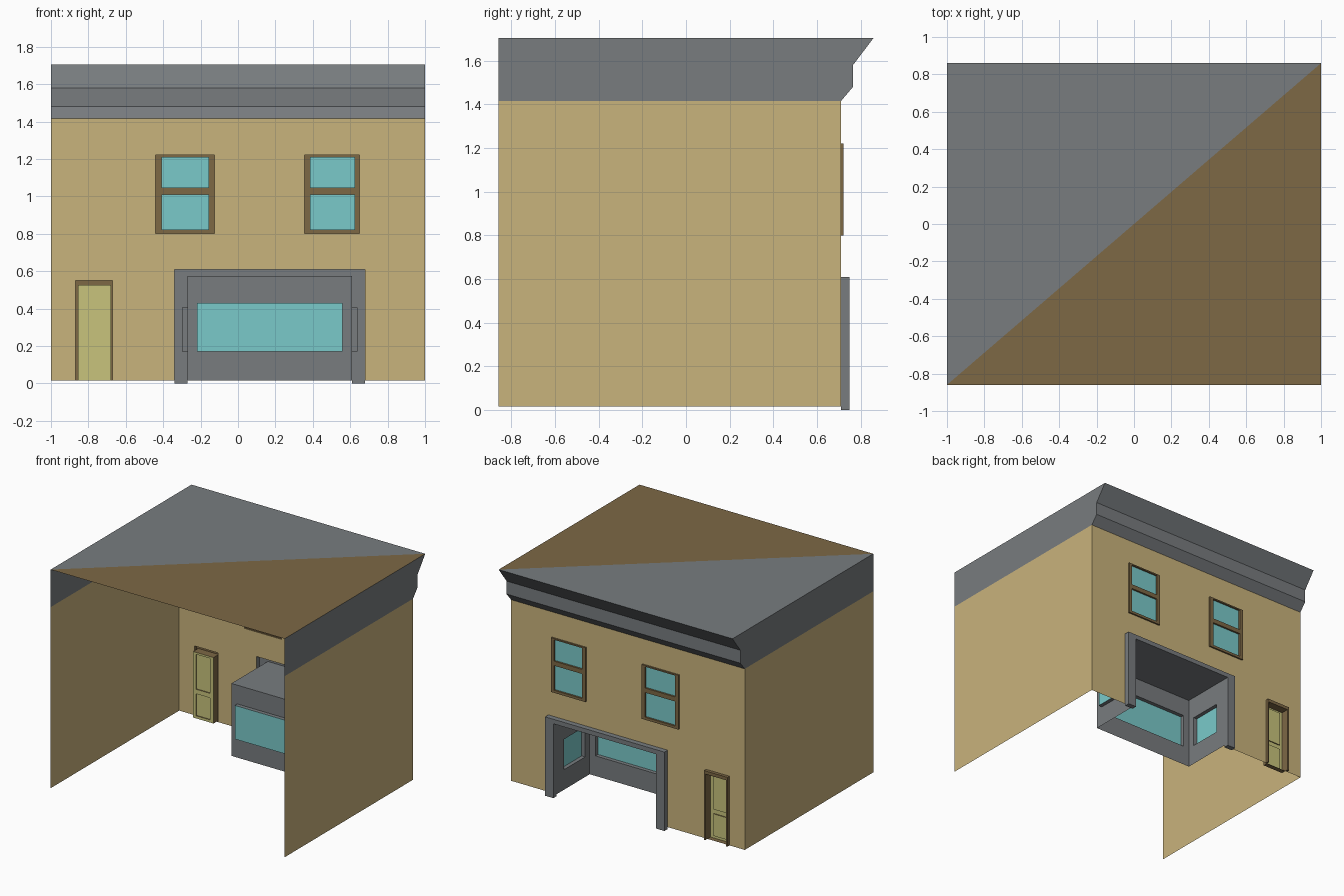
import bpy

if "Cube" in bpy.data.objects:
    bpy.data.objects.remove(bpy.data.objects["Cube"])


def material(name, rgb):
    m = bpy.data.materials.new(name)
    m.diffuse_color = (*rgb, 1.0)
    m.use_nodes = True
    m.node_tree.nodes["Principled BSDF"].inputs["Base Color"].default_value = m.diffuse_color
    return m


TAN = material("tan wall", (0.584, 0.451, 0.202))
GREY = material("slate grey", (0.188, 0.202, 0.212))
BROWN = material("brown trim", (0.205, 0.138, 0.060))
GLASS = material("teal glass", (0.195, 0.591, 0.591))
GREEN = material("pale green door", (0.578, 0.552, 0.202))


def build(name, faces):
    """faces: list of (points, material)"""
    mats, verts, polys, idx = [], [], [], []
    for pts, m in faces:
        if m not in mats:
            mats.append(m)
        polys.append(range(len(verts), len(verts) + len(pts)))
        verts += pts
        idx.append(mats.index(m))
    me = bpy.data.meshes.new(name)
    me.from_pydata(verts, [], [list(p) for p in polys])
    for m in mats:
        me.materials.append(m)
    for p, i in zip(me.polygons, idx):
        p.material_index = i
    ob = bpy.data.objects.new(name, me)
    bpy.context.collection.objects.link(ob)
    return ob


def front(u, d, v):
    return (u, d, v)


def side(u, d, v):
    return (d, u, v)


def relief(name, us, vs, rows, legend, trim, base=None, place=front):
    """Stepped panel: rows (bottom to top) of letters, each letter a depth and
    material; '.' is a hole. Outer and hole edges return to depth 'base'."""
    def depth(i, j):
        if 0 <= i < len(us) - 1 and 0 <= j < len(vs) - 1 and rows[j][i] != '.':
            return legend[rows[j][i]][0]
        return base

    faces = []

    def step(a, b, da, db):
        if da is not None and db is not None and da != db:
            faces.append(([place(a[0], da, a[1]), place(b[0], da, b[1]),
                           place(b[0], db, b[1]), place(a[0], db, a[1])], trim))

    for j in range(len(vs)):
        for i in range(len(us)):
            d = depth(i, j)
            if i < len(us) - 1 and j < len(vs) - 1 and rows[j][i] != '.':
                faces.append(([place(us[i], d, vs[j]), place(us[i], d, vs[j + 1]),
                               place(us[i + 1], d, vs[j + 1]), place(us[i + 1], d, vs[j])],
                              legend[rows[j][i]][1]))
            if j < len(vs) - 1:
                step((us[i], vs[j]), (us[i], vs[j + 1]), depth(i - 1, j), d)
            if i < len(us) - 1:
                step((us[i], vs[j]), (us[i + 1], vs[j]), depth(i, j - 1), d)
    return build(name, faces)


YB, YW, Z0, ZC, ZT = -0.86, 0.71, 0.015, 1.415, 1.705

# Facade wall with openings for door, shop front and windows
relief("facade", [-1, -0.87, -0.67, -0.44, -0.34, -0.125, 0.355, 0.65, 0.68, 1],
       [Z0, 0.55, 0.61, 0.80, 1.22, ZC],
       ["w.ww....w", "wwww....w", "wwwwwwwww", "www..w.ww", "wwwwwwwww"],
       {"w": (YW, TAN)}, TAN)

# Side walls, grey above the cornice line
profile = [(YW, ZC), (0.765, 1.48), (0.765, 1.58), (0.86, ZT)]
for s, label in ((-1, "left"), (1, "right")):
    lower = [(s, YB, Z0), (s, YW, Z0), (s, YW, ZC), (s, YB, ZC)]
    upper = [(s, YB, ZC)] + [(s, y, z) for y, z in profile] + [(s, YB, ZT)]
    build(label + "_side_wall", [(f[::s], m) for f, m in ((lower, TAN), (upper, GREY))])

# Cornice swept along the facade
build("cornice", [([(1, *a), (-1, *a), (-1, *b), (1, *b)], GREY)
                  for a, b in zip(profile, profile[1:])])

# Flat roof, split diagonally in two colours
build("roof", [([(-1, YB, ZT), (1, -YB, ZT), (-1, -YB, ZT)], GREY),
               ([(-1, YB, ZT), (1, YB, ZT), (1, -YB, ZT)], BROWN)])

# Upper sash windows
for label, xs in (("left", [-0.44, -0.41, -0.155, -0.125]),
                  ("right", [0.355, 0.385, 0.625, 0.65])):
    relief(label + "_window", xs, [0.80, 0.82, 1.01, 1.045, 1.21, 1.22],
           ["fff", "fgf", "fff", "fgf", "fff"],
           {"f": (0.722, BROWN), "g": (0.708, GLASS)}, BROWN, YW)

# Recessed door with two panels and a projecting frame
relief("door", [-0.87, -0.855, -0.83, -0.71, -0.68, -0.67],
       [Z0, 0.035, 0.205, 0.24, 0.51, 0.525, 0.55],
       ["fdddf", "fdpdf", "fdddf", "fdpdf", "fdddf", "fffff"],
       {"f": (0.735, BROWN), "d": (0.672, GREEN), "p": (0.680, GREEN)}, BROWN, YW)

# Shop front: projecting frame, then a glazed recess
XL, XR, YR, ZR = -0.27, 0.61, 0.305, 0.575
relief("shop_frame", [-0.34, XL, XR, 0.68], [0, ZR, 0.61], ["f.f", "fff"],
       {"f": (0.75, GREY)}, GREY, YW)
relief("shop_back_window", [XL, -0.22, 0.56, XR], [Z0, 0.17, 0.43, ZR],
       ["www", "wgw", "www"], {"w": (YR, GREY), "g": (0.275, GLASS)}, GREY)
ys = [YR, 0.36, 0.62, YW]
for label, x, out, u in (("left", XL, -0.03, ys[::-1]), ("right", XR, 0.03, ys)):
    relief("shop_" + label + "_window", u, [Z0, 0.17, 0.405, ZR],
           ["www", "wgw", "www"], {"w": (x, GREY), "g": (x + out, GLASS)},
           GREY, place=side)
build("shop_ceiling", [([(XL, YR, ZR), (XL, YW, ZR), (XR, YW, ZR), (XR, YR, ZR)], GREY)])
